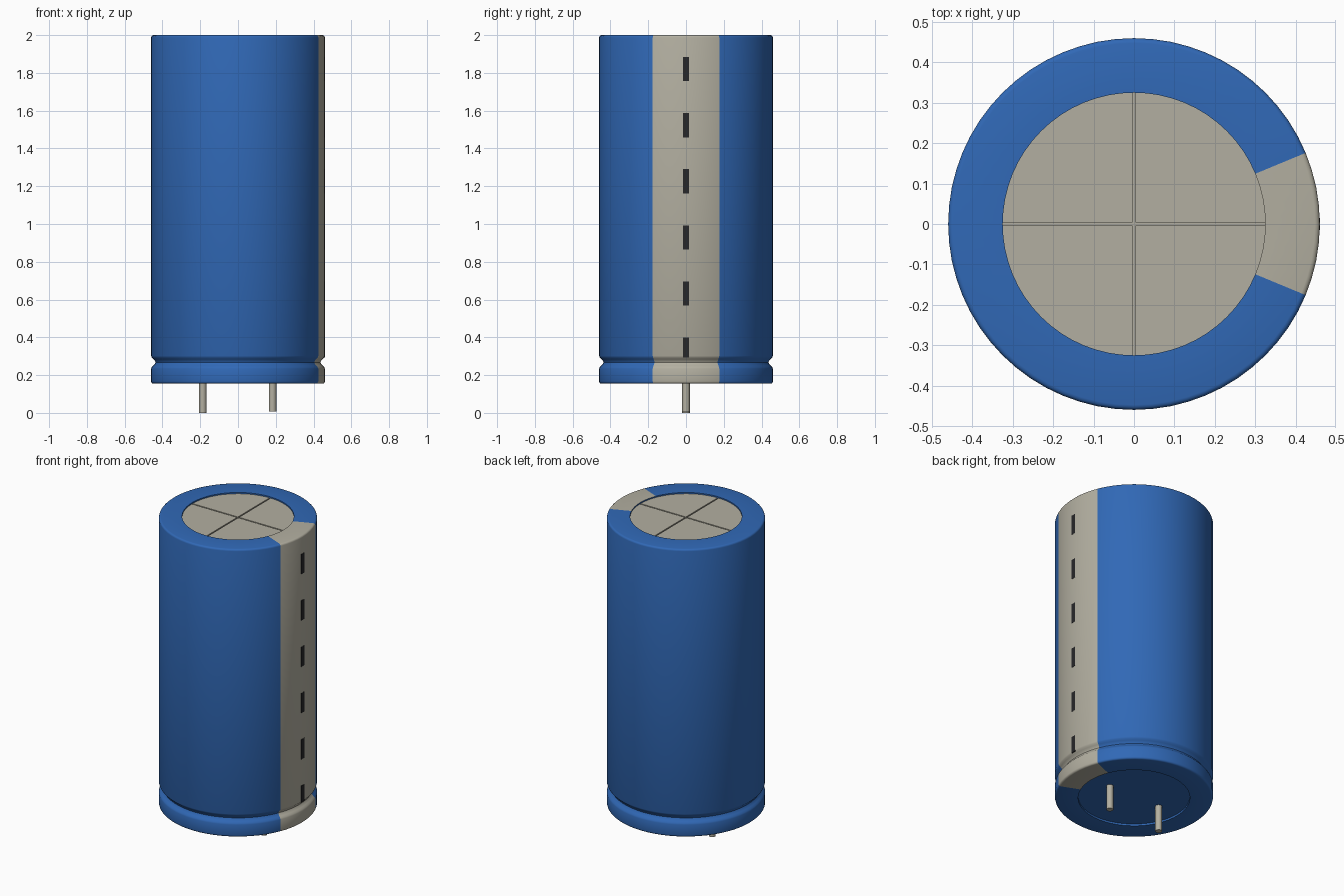
import bpy
import bmesh
from math import atan2, cos, sin, pi, radians, hypot

cube = bpy.data.objects.get("Cube")
if cube:
    bpy.data.objects.remove(cube, do_unlink=True)


def material(name, rgb):
    m = bpy.data.materials.new(name)
    m.use_nodes = True
    colour = (*rgb, 1)
    m.diffuse_color = colour
    m.node_tree.nodes["Principled BSDF"].inputs["Base Color"].default_value = colour
    return m


BLUE = material("sleeve blue", (0.03, 0.14, 0.47))
GREY = material("warm grey", (0.45, 0.43, 0.355))
BLACK = material("mark black", (0.02, 0.02, 0.022))

RADIUS, RIM = 0.46, 0.325
BOTTOM, TOP = 0.155, 2.0
SEGMENTS = 64


def finish(bm, name, *mats):
    bmesh.ops.recalc_face_normals(bm, faces=bm.faces)
    mesh = bpy.data.meshes.new(name)
    bm.to_mesh(mesh)
    bm.free()
    for m in mats:
        mesh.materials.append(m)
    obj = bpy.data.objects.new(name, mesh)
    bpy.context.collection.objects.link(obj)
    bpy.ops.object.select_all(action="DESELECT")
    obj.select_set(True)
    bpy.context.view_layer.objects.active = obj
    bpy.ops.object.shade_smooth_by_angle(angle=radians(35))
    return obj


def lathe(profile):
    bm = bmesh.new()
    rings = [[bm.verts.new((r * cos(2 * pi * i / SEGMENTS), r * sin(2 * pi * i / SEGMENTS), z))
              for i in range(SEGMENTS)] for r, z in profile]
    for low, high in zip(rings, rings[1:]):
        for i in range(SEGMENTS):
            j = (i + 1) % SEGMENTS
            bm.faces.new((low[i], low[j], high[j], high[i]))
    return bm, rings


def prism(name, outline, z0, z1, mat):
    bm = bmesh.new()
    low = [bm.verts.new((x, y, z0)) for x, y in outline]
    high = [bm.verts.new((x, y, z1)) for x, y in outline]
    bm.faces.new(low)
    bm.faces.new(high)
    for i in range(len(low)):
        j = (i + 1) % len(low)
        bm.faces.new((low[i], low[j], high[j], high[i]))
    return finish(bm, name, mat)


def circle(r, n, cx=0):
    return [(cx + r * cos(2 * pi * i / n), r * sin(2 * pi * i / n)) for i in range(n)]


# Sleeve: rounded rims, crimped groove, stripe wrapping over both ends
edge = 0.012
arc = [radians(a) for a in (0, 30, 60, 90)]
profile = [(RIM, BOTTOM + 0.012), (RIM, BOTTOM)]
profile += [(RADIUS - edge + edge * sin(a), BOTTOM + edge - edge * cos(a)) for a in arc]
groove_z, groove_half, groove_depth = 0.268, 0.034, 0.023
for k in range(9):
    t = k / 4 - 1
    profile.append((RADIUS - groove_depth * (1 + cos(pi * t)) / 2, groove_z + groove_half * t))
profile += [(RADIUS - edge + edge * cos(a), TOP - edge + edge * sin(a)) for a in arc]
profile += [(RIM, TOP), (RIM, TOP - 0.02)]

bm, rings = lathe(profile)
for f in bm.faces:
    c = f.calc_center_median()
    on_stripe = abs(atan2(c.y, c.x)) < radians(22.5)
    f.material_index = int(on_stripe and hypot(c.x, c.y) > RIM + 0.005)
bm.faces.new(rings[0])  # recessed base
finish(bm, "sleeve", BLUE, GREY)

# Top plate: floor with four raised quadrants leaving a cross-shaped vent
prism("vent_floor", circle(RIM, SEGMENTS), TOP - 0.02, TOP - 0.016, GREY)
gap = 0.004
for sx, sy, label in ((1, 1, "back_left"), (-1, 1, "back_right"),
                      (-1, -1, "front_right"), (1, -1, "front_left")):
    outline = [(sx * gap, sy * gap)]
    for i in range(17):
        a = i * pi / 32
        outline.append((sx * max(RIM * cos(a), gap), sy * max(RIM * sin(a), gap)))
    prism("top_quadrant_" + label, outline, TOP - 0.016, TOP - 0.008, GREY)

# Polarity marks down the stripe
x0, x1, half_width = RADIUS - 0.004, RADIUS + 0.001, 0.015
for k in range(6):
    z = 0.335 + 0.297 * k
    low = max(z - 0.064, 0.292)
    prism(f"polarity_mark_{k + 1}",
          [(x0, -half_width), (x1, -half_width), (x1, half_width), (x0, half_width)],
          low, z + 0.064, BLACK)

# Leads
for name, x, z in (("right_lead", -0.187, 0.0), ("left_lead", 0.183, 0.008)):
    prism(name, circle(0.02, 16, x), z, BOTTOM + 0.02, GREY)
